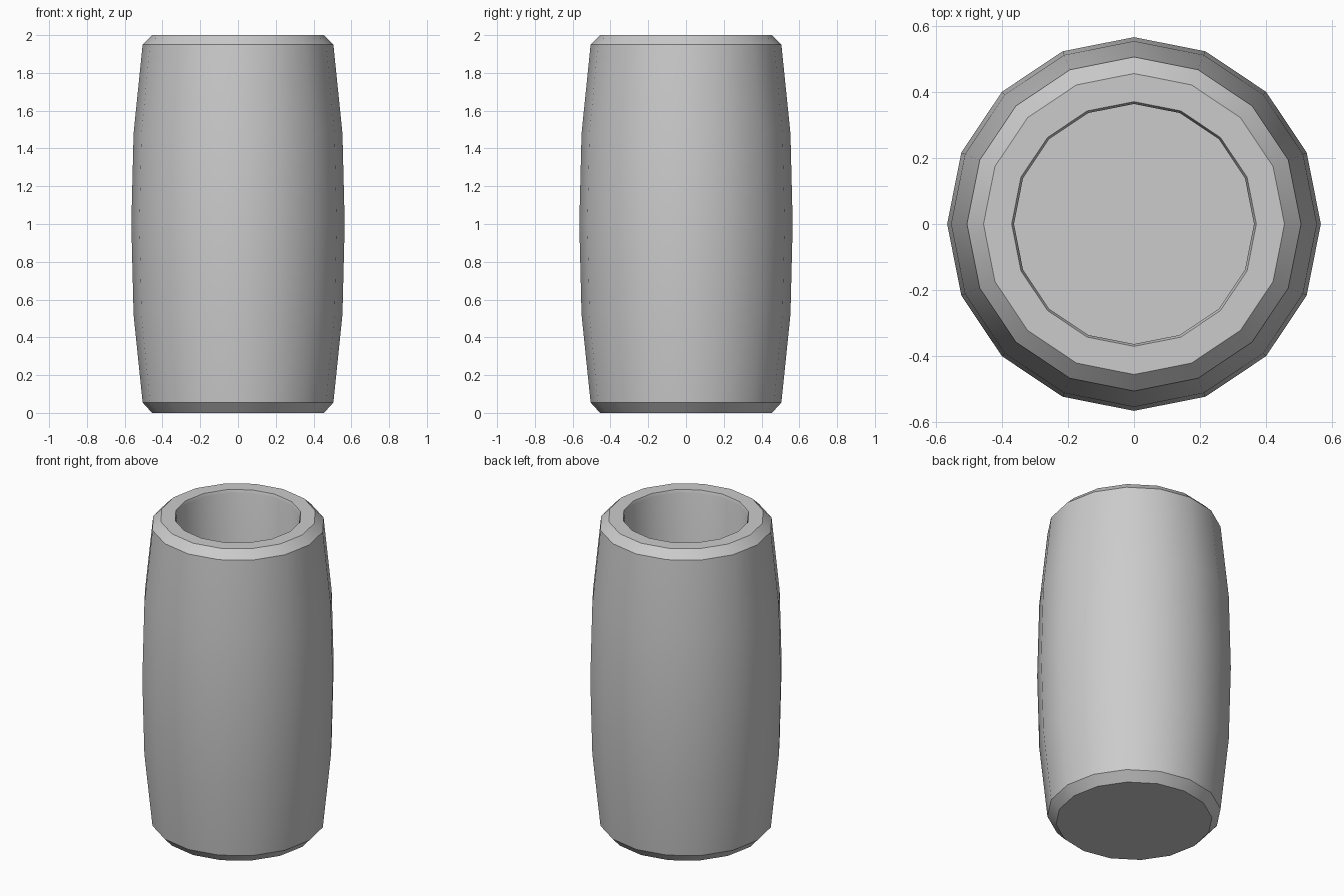
import bpy, bmesh
from math import cos, sin, tau, radians

if "Cube" in bpy.data.objects:
    bpy.data.objects.remove(bpy.data.objects["Cube"])

SIDES = 16

# Outer barrel profile with chamfered ends, then rim, lip and hollow (radius, height)
profile = [
    (0.455, 0.0), (0.505, 0.055), (0.553, 0.52), (0.565, 1.0),
    (0.553, 1.48), (0.505, 1.95), (0.455, 2.0),
    (0.37, 2.0), (0.363, 1.98), (0.363, 0.1),
]

bm = bmesh.new()
rings = [[bm.verts.new((r * cos(tau * i / SIDES), r * sin(tau * i / SIDES), z))
          for i in range(SIDES)] for r, z in profile]

# Walls between neighbouring rings
for a, b in zip(rings, rings[1:]):
    for i in range(SIDES):
        j = (i + 1) % SIDES
        bm.faces.new((a[i], a[j], b[j], b[i]))

# Underside and inner floor
bm.faces.new(rings[0][::-1])
bm.faces.new(rings[-1])
bmesh.ops.recalc_face_normals(bm, faces=bm.faces)

mesh = bpy.data.meshes.new("barrel_cup")
bm.to_mesh(mesh)
bm.free()
cup = bpy.data.objects.new("barrel_cup", mesh)
bpy.context.collection.objects.link(cup)

# Smooth round the wall, crisp at the chamfers
bpy.context.view_layer.objects.active = cup
cup.select_set(True)
bpy.ops.object.shade_smooth_by_angle(angle=radians(30))
